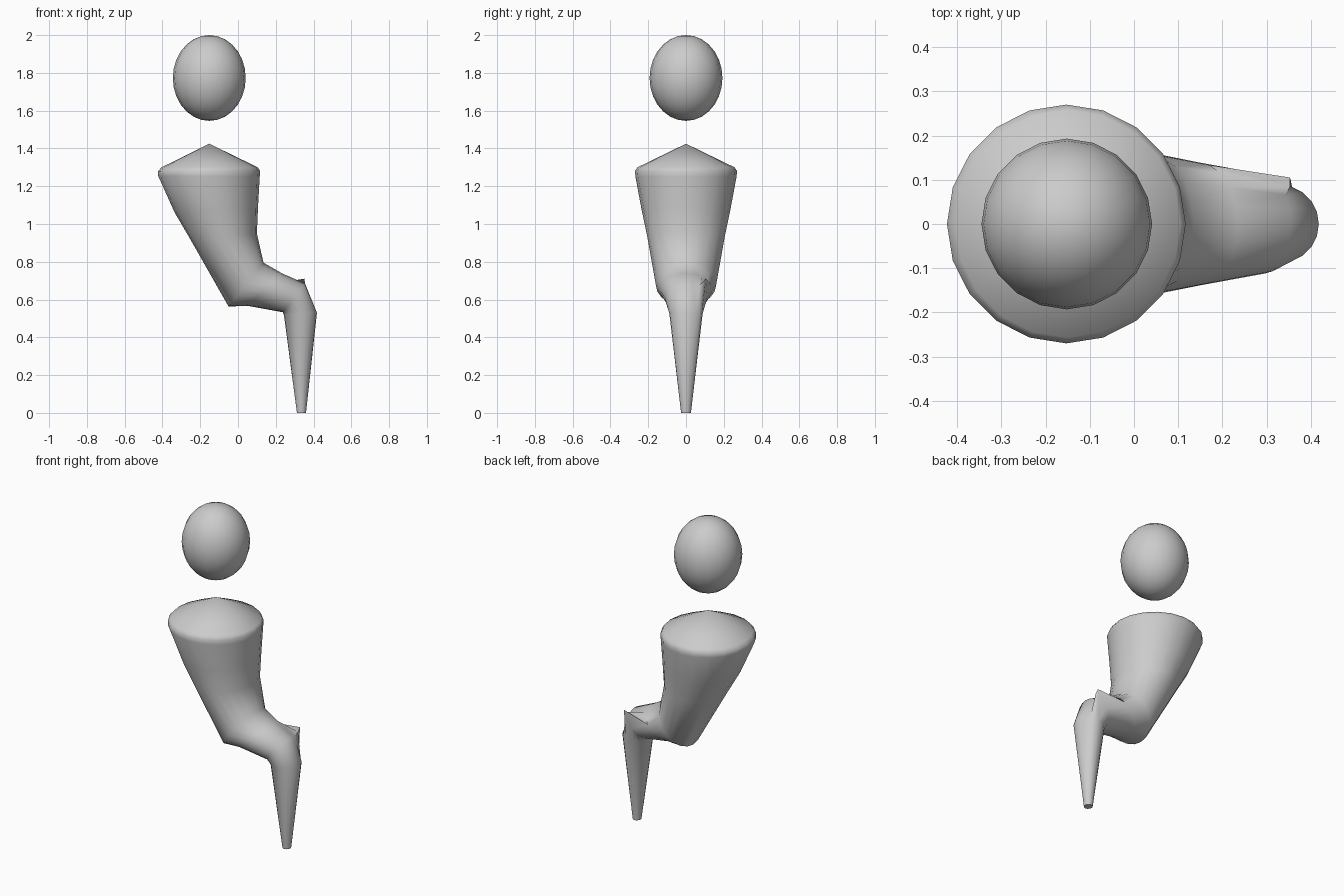
import bpy, bmesh
from math import sin, cos, pi, radians

if "Cube" in bpy.data.objects:
    bpy.data.objects.remove(bpy.data.objects["Cube"])

N = 20


def finish(name, bm, angle):
    bmesh.ops.recalc_face_normals(bm, faces=bm.faces)
    me = bpy.data.meshes.new(name)
    bm.to_mesh(me)
    bm.free()
    ob = bpy.data.objects.new(name, me)
    bpy.context.collection.objects.link(ob)
    bpy.ops.object.select_all(action='DESELECT')
    ob.select_set(True)
    bpy.context.view_layer.objects.active = ob
    bpy.ops.object.shade_smooth_by_angle(angle=radians(angle))
    return ob


# Head: slightly tall ball
bm = bmesh.new()
bmesh.ops.create_uvsphere(bm, u_segments=N, v_segments=14, radius=1)
bmesh.ops.scale(bm, vec=(0.193, 0.193, 0.227), verts=bm.verts)
bmesh.ops.translate(bm, vec=(-0.152, 0, 1.773), verts=bm.verts)
finish("head", bm, 60)

# Body: one bent tube, sections given as rear point, front point, half width
sections = [
    ((-0.405, 1.30), (0.105, 1.30), 0.257),
    ((-0.423, 1.28), (0.117, 1.28), 0.270),
    ((-0.423, 1.255), (0.115, 1.25), 0.268),
    ((-0.335, 1.06), (0.106, 1.09), 0.235),
    ((-0.250, 0.915), (0.100, 0.95), 0.205),
    ((-0.050, 0.563), (0.135, 0.795), 0.160),
    ((0.050, 0.567), (0.235, 0.738), 0.140),
    ((0.237, 0.533), (0.355, 0.685), 0.112),
    ((0.243, 0.520), (0.418, 0.53), 0.088),
    ((0.312, 0.0), (0.360, 0.0), 0.026),
]
bm = bmesh.new()
rings = []
for (ax, az), (bx, bz), w in sections:
    ring = []
    for i in range(N):
        a = 2 * pi * i / N
        t = (1 + cos(a)) / 2
        ring.append(bm.verts.new((ax + (bx - ax) * t, w * sin(a), az + (bz - az) * t)))
    rings.append(ring)

# Raised fold along the back edge of the lap
for i, lift in ((3, 0.05), (4, 0.085)):
    v = rings[7][i]
    v.co.x = 0.353
    v.co.z = 0.66 + lift * 0.6
    v.co.y = 0.085 + 0.02 * (i - 3)

for lo, hi in zip(rings, rings[1:]):
    for i in range(N):
        j = (i + 1) % N
        bm.faces.new((lo[i], lo[j], hi[j], hi[i]))
bm.faces.new(rings[-1])

# Pointed shoulders
tip = bm.verts.new((-0.152, 0, 1.425))
for i in range(N):
    bm.faces.new((rings[0][i], rings[0][(i + 1) % N], tip))
finish("seated_body", bm, 50)
